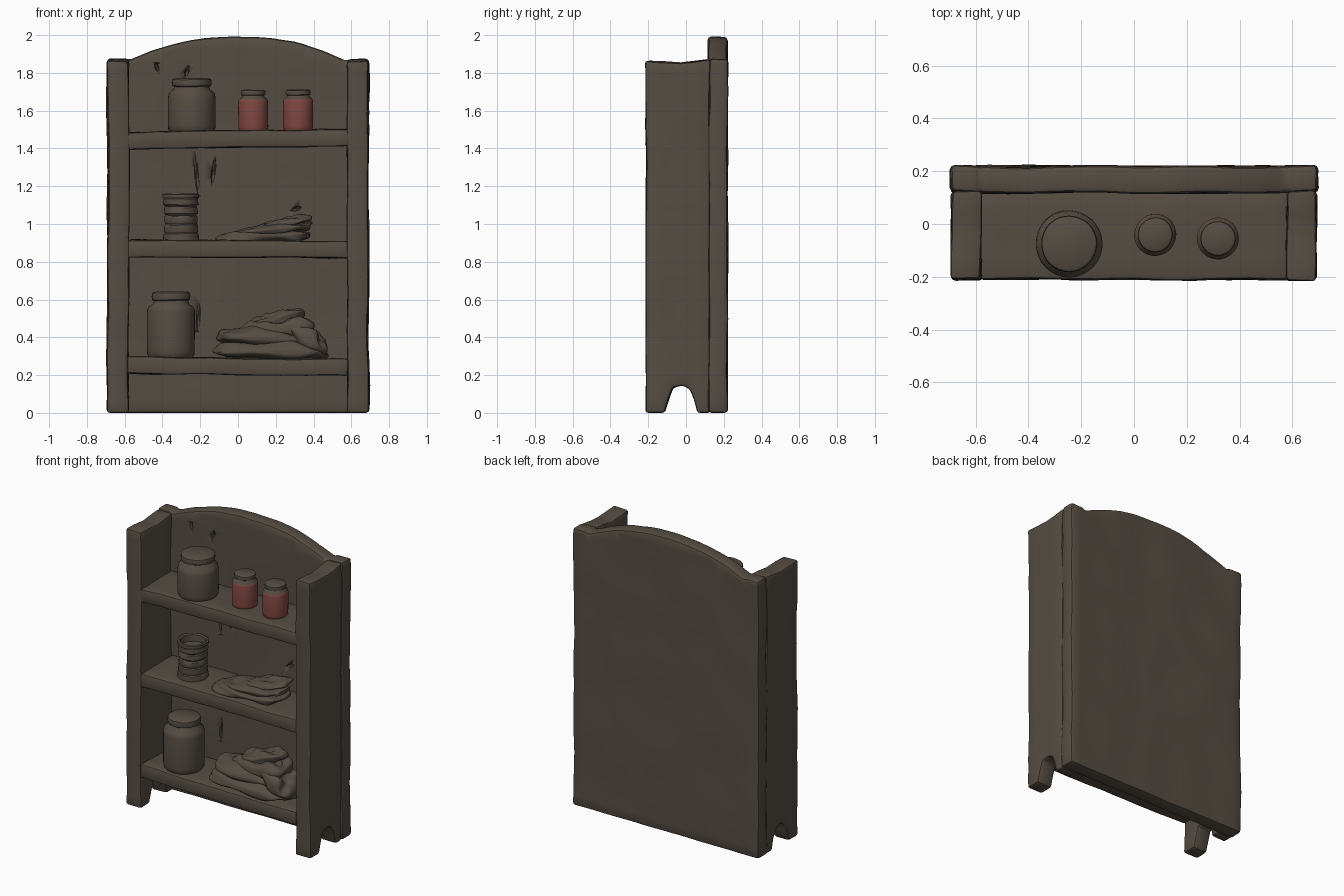
import bpy, bmesh, math
from mathutils import Vector, Matrix, noise

if "Cube" in bpy.data.objects:
    bpy.data.objects.remove(bpy.data.objects["Cube"])


def material(name, rgb):
    m = bpy.data.materials.new(name)
    m.diffuse_color = (*rgb, 1)
    m.use_nodes = True
    m.node_tree.nodes["Principled BSDF"].inputs["Base Color"].default_value = m.diffuse_color
    return m


BROWN = material("dull brown", (0.092, 0.074, 0.056))
RED = material("faded red", (0.215, 0.062, 0.052))


def finish(name, bm, mats=(BROWN,), angle=35):
    bmesh.ops.recalc_face_normals(bm, faces=bm.faces)
    me = bpy.data.meshes.new(name)
    bm.to_mesh(me)
    bm.free()
    for m in mats:
        me.materials.append(m)
    for p in me.polygons:
        p.use_smooth = True
    me.set_sharp_from_angle(angle=math.radians(angle))
    ob = bpy.data.objects.new(name, me)
    bpy.context.collection.objects.link(ob)
    return ob


def wobble(bm, amp, seed):
    for v in bm.verts:
        p = v.co + Vector((seed * 3.1, seed * 1.7, 0))
        d = noise.noise_vector(p * 3.5) * amp + noise.noise_vector(p * 11) * amp * 0.4
        d.z *= min(1, v.co.z / 0.1)
        v.co += d


def board(name, outline, push, bevel, seed, amp=0.008, step=0.07):
    """Hewn board: outline extruded by push, edges rounded, surface roughened."""
    bm = bmesh.new()
    f = bm.faces.new([bm.verts.new(p) for p in outline])
    ext = bmesh.ops.extrude_face_region(bm, geom=[f])
    for v in ext["geom"]:
        if isinstance(v, bmesh.types.BMVert):
            v.co += Vector(push)
    bmesh.ops.recalc_face_normals(bm, faces=bm.faces)
    edges = [e for e in bm.edges if e.calc_face_angle(0) > 0.6]
    bmesh.ops.bevel(bm, geom=edges, offset=bevel, segments=2, profile=0.5,
                    affect='EDGES', clamp_overlap=True)
    # cut across so that the wobble has vertices to move
    for axis in range(3):
        lo = min(v.co[axis] for v in bm.verts)
        hi = max(v.co[axis] for v in bm.verts)
        n = int((hi - lo) / step)
        for i in range(1, n):
            co, no = Vector(), Vector()
            co[axis] = lo + (hi - lo) * i / n + 0.0013
            no[axis] = 1
            bmesh.ops.bisect_plane(bm, geom=bm.verts[:] + bm.edges[:] + bm.faces[:],
                                   plane_co=co, plane_no=no)
    wobble(bm, amp, seed)
    return finish(name, bm)


def lathe(name, x, y, z, profile, mats=(BROWN,), red_top=None, rough=0.003, segs=32):
    """Turned shape from (radius, height) points; faces below red_top take slot 1."""
    bm = bmesh.new()
    rings = []
    for r, h in profile:
        rings.append([bm.verts.new((x + r * math.cos(2 * math.pi * i / segs),
                                    y + r * math.sin(2 * math.pi * i / segs), z + h))
                      for i in range(segs)])
    for a, b in zip(rings, rings[1:]):
        for i in range(segs):
            j = (i + 1) % segs
            f = bm.faces.new((a[i], a[j], b[j], b[i]))
            if red_top and f.calc_center_median().z < z + red_top:
                f.material_index = 1
    bm.faces.new(rings[0])
    bm.faces.new(rings[-1])
    wobble(bm, rough, x * 5)
    return finish(name, bm, mats, 40)


def jar(name, x, y, z, r, h, lid_r, lid_h, red=False):
    b = h - lid_h
    s = r * 0.3
    prof = [(r * 0.9, 0), (r * 0.98, s * 0.4), (r, s), (r, b - s * 1.5), (r * 0.96, b - s * 0.9),
            (lid_r * 0.95, b - s * 0.35), (lid_r * 0.9, b), (lid_r, b + lid_h * 0.12),
            (lid_r * 1.03, b + lid_h * 0.5), (lid_r, b + lid_h * 0.85), (lid_r * 0.9, h)]
    return lathe(name, x, y, z, prof, (BROWN, RED) if red else (BROWN,),
                 b - s * 0.8 if red else None)


def cloth(name, layers, floor, seed):
    """Pile of folds, each layer = (centre, half size, tilt about y, turn about z)."""
    bm = bmesh.new()
    for k, (c, s, tilt, turn) in enumerate(layers):
        vs = bmesh.ops.create_uvsphere(bm, u_segments=48, v_segments=24, radius=1)["verts"]
        rot = Matrix.Rotation(turn, 3, 'Z') @ Matrix.Rotation(tilt, 3, 'Y')
        for v in vs:
            p = v.co.copy()
            q = Vector([math.copysign(abs(t) ** 0.65, t) for t in p])
            crease = 0.25 * math.sin(5 * q.x + 4 * q.y + seed + k * 2)
            crease += 0.5 * noise.noise(Vector((q.x * 2.2, q.y * 2, seed + k * 5)))
            q.z *= 1 + crease
            edge = 1 + 0.14 * noise.noise(Vector((q.x * 1.5, q.y * 1.5, q.z + k * 7 + seed)))
            q.x *= edge
            q.y *= edge
            v.co = rot @ Vector((q.x * s[0], q.y * s[1], q.z * s[2])) + Vector(c)
            v.co.z = max(v.co.z, floor)
            v.co.y = min(max(v.co.y, -0.205), 0.115)
    return finish(name, bm, angle=50)


# back panel with arched top between two square shoulders
arch = [(0.58 * t / 10, 0.12, 1.865 + 0.13 * (1 - (t / 10) ** 2)) for t in range(10, -11, -1)]
back = board("back_panel", [(-0.695, 0.12, 0), (0.695, 0.12, 0), (0.695, 0.12, 1.875),
                            (0.60, 0.12, 1.875)] + arch + [(-0.60, 0.12, 1.875), (-0.695, 0.12, 1.875)],
             (0, 0.1, 0), 0.018, 0)

# split marks cut into the front of the back panel
bm = bmesh.new()
for x, z, length, lean in [(-0.22, 1.27, 0.24, -0.08), (-0.13, 1.28, 0.16, 0.12),
                           (-0.21, 0.51, 0.16, 0.06), (0.31, 1.08, 0.06, 1.2),
                           (-0.27, 1.81, 0.07, 0.3), (-0.43, 1.83, 0.06, -0.3)]:
    vs = bmesh.ops.create_icosphere(bm, subdivisions=1, radius=1)["verts"]
    m = (Matrix.Translation((x, 0.12, z)) @ Matrix.Rotation(lean, 4, 'Y')
         @ Matrix.Diagonal((0.012, 0.025, length / 2, 1)))
    bmesh.ops.transform(bm, matrix=m, verts=vs)
cutter = finish("split_cutter", bm)
cutter.hide_render = True
cutter.hide_viewport = True
mod = back.modifiers.new("splits", 'BOOLEAN')
mod.operation = 'DIFFERENCE'
mod.solver = 'EXACT'
mod.object = cutter

# side panels with an arched cut-out between the feet
notch = [(0.06, 0), (0.045, 0.07), (0.02, 0.125), (-0.02, 0.145), (-0.07, 0.135), (-0.09, 0.08), (-0.115, 0)]
side = [(-0.212, 1.862), (-0.212, 0)] + notch[::-1] + [(0.125, 0), (0.125, 1.872), (-0.03, 1.852)]
for sgn, name in ((-1, "left_side"), (1, "right_side")):
    board(name, [(sgn * 0.578, y, z) for y, z in side], (sgn * 0.112, 0, 0), 0.014, sgn * 2)

# shelves
for i, (zl, zr) in enumerate([(0.297, 0.287), (0.918, 0.908), (1.488, 1.502)]):
    board("shelf_%d" % (i + 1),
          [(-0.585, -0.21, zl - 0.09), (0.585, -0.21, zr - 0.09), (0.585, -0.21, zr), (-0.585, -0.21, zl)],
          (0, 0.34, 0), 0.014, i + 5)

# jars
jar("large_jar_top", -0.245, -0.075, 1.487, 0.127, 0.285, 0.104, 0.045)
jar("red_jar_left", 0.08, -0.04, 1.49, 0.079, 0.22, 0.064, 0.03, True)
jar("red_jar_right", 0.318, -0.055, 1.492, 0.079, 0.22, 0.064, 0.03, True)
jar("large_jar_bottom", -0.355, -0.07, 0.29, 0.127, 0.35, 0.1, 0.048)

# banded cup with a sunken top
cup = [(0.095, 0)]
for i in range(5):
    r = 0.094 - 0.006 * math.sin(math.pi * i / 4)
    cup += [(r + 0.002, 0.046 * i + 0.008), (r, 0.046 * i + 0.038), (r - 0.006, 0.046 * i + 0.044)]
cup += [(0.1, 0.228), (0.1, 0.246), (0.09, 0.25), (0.08, 0.243), (0.077, 0.2)]
lathe("bark_cup", -0.303, -0.05, 0.91, cup, rough=0.005)

# folded cloths
cloth("small_cloth", [((0.14, -0.05, 0.932), (0.25, 0.12, 0.028), -0.02, 0.05),
                      ((0.17, -0.04, 0.965), (0.22, 0.11, 0.026), -0.12, -0.08),
                      ((0.25, -0.02, 1.005), (0.14, 0.09, 0.024), -0.2, 0.12)], 0.9, 1.0)
cloth("large_cloth", [((0.17, -0.06, 0.33), (0.30, 0.14, 0.045), 0.03, -0.04),
                      ((0.14, -0.05, 0.395), (0.25, 0.13, 0.045), 0.05, 0.06),
                      ((0.21, -0.03, 0.44), (0.20, 0.12, 0.05), -0.1, -0.1),
                      ((0.20, -0.01, 0.49), (0.15, 0.09, 0.035), -0.25, 0.1),
                      ((0.37, -0.06, 0.39), (0.12, 0.12, 0.05), 0.75, 0.0)], 0.28, 3.0)
